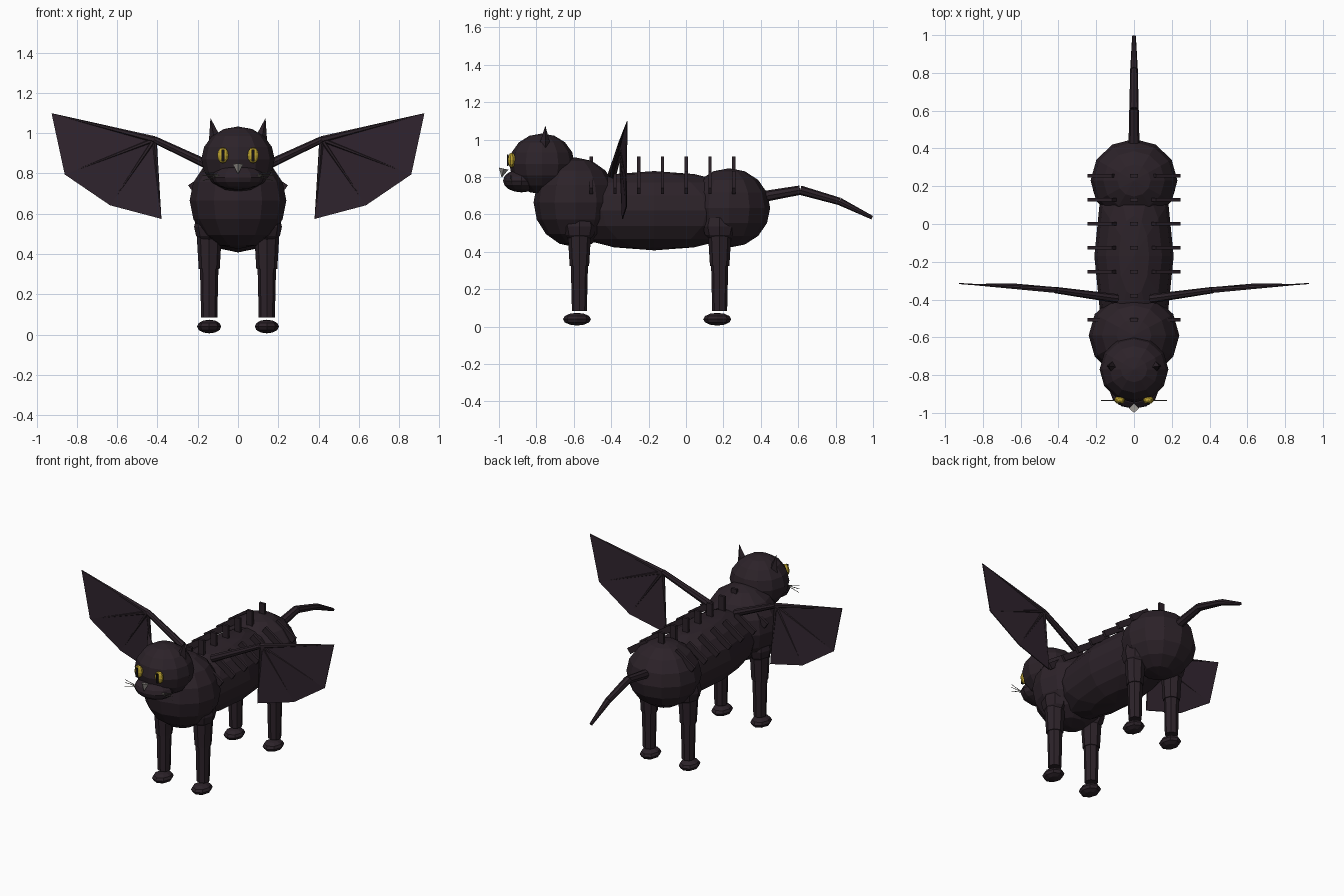
import bpy, bmesh
from mathutils import Vector, Matrix

cube = bpy.data.objects.get("Cube")
if cube:
    bpy.data.objects.remove(cube, do_unlink=True)


def material(name, r, g, b):
    m = bpy.data.materials.new(name)
    m.use_nodes = True
    m.diffuse_color = (r, g, b, 1)
    m.node_tree.nodes["Principled BSDF"].inputs["Base Color"].default_value = (r, g, b, 1)
    return m


FUR = material("dark_fur", 0.025, 0.016, 0.022)
SKIN = material("wing_skin", 0.030, 0.018, 0.028)
YELLOW = material("eye_yellow", 0.5, 0.36, 0.03)
BLACK = material("pupil_black", 0.006, 0.005, 0.006)
GREY = material("nose_grey", 0.3, 0.28, 0.26)
WHISKER = material("whisker_grey", 0.16, 0.15, 0.13)


def finish(name, bm, mat):
    bmesh.ops.recalc_face_normals(bm, faces=bm.faces[:])
    mesh = bpy.data.meshes.new(name)
    bm.to_mesh(mesh)
    bm.free()
    mesh.materials.append(mat)
    ob = bpy.data.objects.new(name, mesh)
    bpy.context.collection.objects.link(ob)
    return ob


def ball(name, centre, radii, mat=FUR, segs=12, rings=8):
    bm = bmesh.new()
    bmesh.ops.create_uvsphere(bm, u_segments=segs, v_segments=rings, radius=1)
    bm.transform(Matrix.Translation(centre) @ Matrix.Diagonal((*radii, 1)))
    return finish(name, bm, mat)


def bone(name, a, b, r1, r2, mat=FUR, sides=8):
    # tapered rod from a to b
    a, b = Vector(a), Vector(b)
    bm = bmesh.new()
    bmesh.ops.create_cone(bm, cap_ends=True, segments=sides, radius1=r1,
                          radius2=r2, depth=(b - a).length)
    turn = (b - a).to_track_quat('Z', 'Y').to_matrix().to_4x4()
    bm.transform(Matrix.Translation((a + b) / 2) @ turn)
    return finish(name, bm, mat)


def box(name, centre, size, mat=FUR, tilt=0):
    bm = bmesh.new()
    bmesh.ops.create_cube(bm, size=1)
    bm.transform(Matrix.Translation(centre) @ Matrix.Rotation(tilt, 4, 'Y')
                 @ Matrix.Diagonal((*size, 1)))
    return finish(name, bm, mat)


# body
ball("chest", (0, -0.59, 0.665), (0.24, 0.225, 0.24))
ball("torso", (0, -0.17, 0.62), (0.21, 0.56, 0.212))
ball("haunches", (0, 0.23, 0.635), (0.23, 0.22, 0.212))

# head
ball("head", (0, -0.77, 0.87), (0.182, 0.175, 0.163))
ball("muzzle", (0, -0.88, 0.78), (0.13, 0.098, 0.062))
bone("nose", (0, -0.975, 0.845), (0, -0.985, 0.80), 0.026, 0.002, GREY, 4)

# tail
path = [(0, 0.38, 0.69), (0, 0.61, 0.73), (0, 0.82, 0.67), (0, 0.995, 0.583)]
for i, (r1, r2) in enumerate([(0.03, 0.025), (0.025, 0.02), (0.02, 0.01)]):
    bone(f"tail_{i + 1}", path[i], path[i + 1], r1, r2)

# back spines and slanted ribs
for i in range(7):
    y = -0.507 + i * 0.127
    box(f"spine_{i + 1}", (0, y, 0.84), (0.04, 0.017, 0.14))
    for s, side in ((1, "left"), (-1, "right")):
        box(f"{side}_rib_{i + 1}", (s * 0.17, y, 0.77), (0.16, 0.017, 0.04),
            tilt=s * 0.6)

for s, side in ((1, "left"), (-1, "right")):
    # ears, eyes, whiskers
    bone(side + "_ear", (s * 0.112, -0.755, 0.96), (s * 0.136, -0.752, 1.072),
         0.034, 0.001, FUR, 4)
    ball(side + "_eye", (s * 0.075, -0.932, 0.89), (0.029, 0.022, 0.04), YELLOW, 10, 6)
    box(side + "_pupil", (s * 0.075, -0.953, 0.89), (0.014, 0.009, 0.06), BLACK)
    for i, (z1, z2) in enumerate([(0.78, 0.81), (0.80, 0.765), (0.79, 0.79)]):
        bone(f"{side}_whisker_{i + 1}", (s * 0.05, -0.935, z1),
             (s * 0.175, -0.935, z2), 0.003, 0.002, WHISKER, 4)

    # legs
    for end, y in (("front", -0.57), ("hind", 0.18)):
        name = f"{side}_{end}"
        x = s * 0.143
        ball(name + "_shoulder", (x, y, 0.535), (0.075, 0.09, 0.09), segs=8, rings=6)
        bone(name + "_upper_leg", (x, y, 0.56), (x, y, 0.325), 0.066, 0.052)
        bone(name + "_lower_leg", (x, y, 0.34), (x, y, 0.085), 0.046, 0.040)
        ball(name + "_paw", (x, y - 0.013, 0.04), (0.06, 0.075, 0.034), segs=8, rings=6)

    # wing arm, fingers and skin
    root = (s * 0.09, -0.395, 0.815)
    elbow = (s * 0.415, -0.35, 0.968)
    tips = [(s * x, y, z) for x, y, z in
            ((0.925, -0.315, 1.097), (0.86, -0.32, 0.795),
             (0.635, -0.318, 0.642), (0.382, -0.34, 0.575))]
    bone(side + "_wing_arm", root, elbow, 0.024, 0.017)
    for i, tip in enumerate(tips):
        bone(f"{side}_wing_finger_{i + 1}", elbow, tip,
             0.017 if i == 0 else 0.012, 0.002, FUR, 6)
    bm = bmesh.new()
    verts = [bm.verts.new(p) for p in [elbow] + tips]
    for i in range(1, 4):
        bm.faces.new((verts[0], verts[i], verts[i + 1]))
    skin = finish(side + "_wing_skin", bm, SKIN)
    mod = skin.modifiers.new("thickness", 'SOLIDIFY')
    mod.thickness = 0.006
    mod.offset = 0
